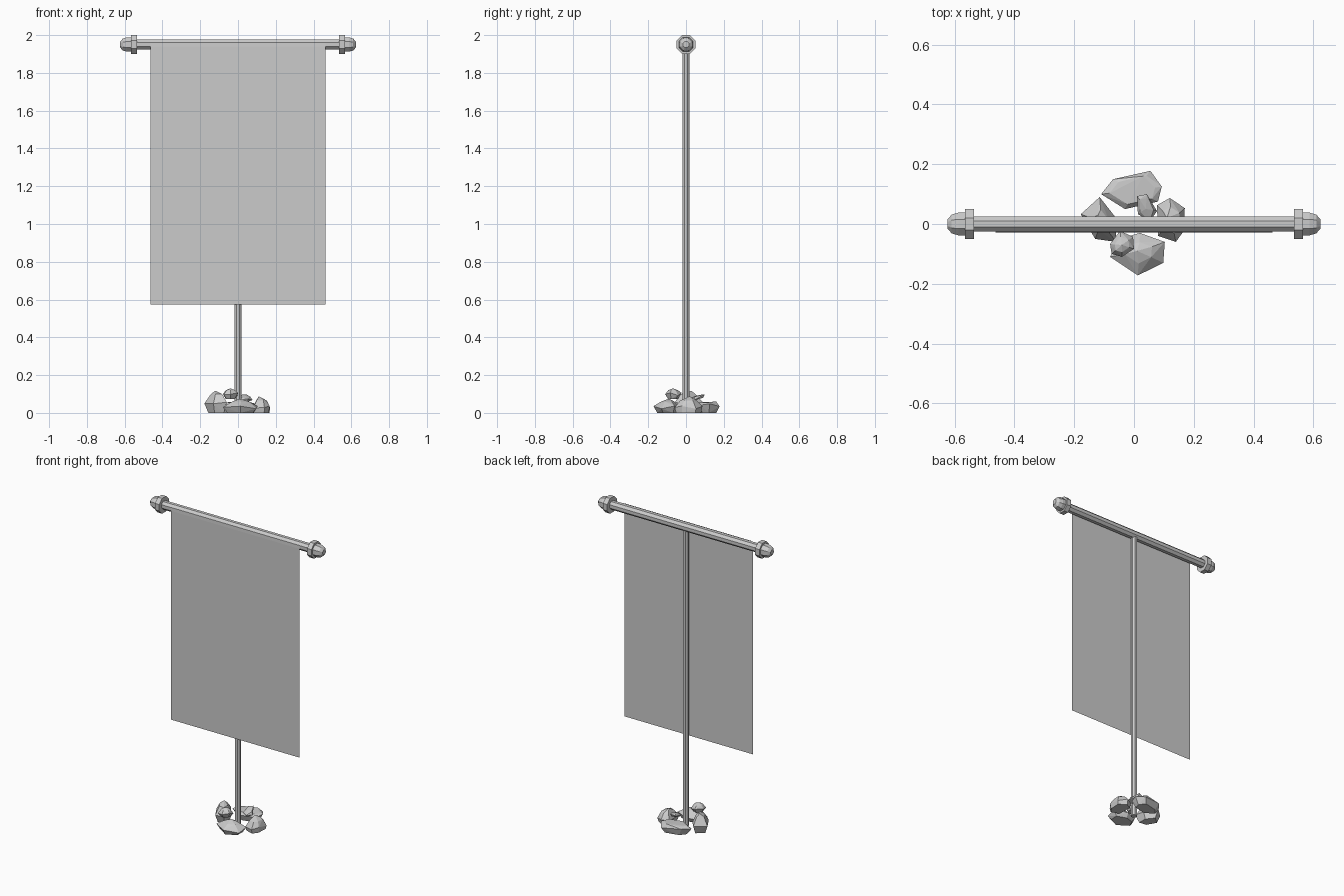
import bpy, bmesh, math
from mathutils import Vector

if "Cube" in bpy.data.objects:
    bpy.data.objects.remove(bpy.data.objects["Cube"])


def finish(name, bm):
    bmesh.ops.recalc_face_normals(bm, faces=bm.faces[:])
    mesh = bpy.data.meshes.new(name)
    bm.to_mesh(mesh)
    bm.free()
    ob = bpy.data.objects.new(name, mesh)
    bpy.context.collection.objects.link(ob)
    return ob


def turned(name, profile, axis, origin, sides=8):
    """Flat-sided turned shape; profile = (distance along axis, radius)."""
    bm = bmesh.new()
    rings = []
    for d, r in profile:
        ring = []
        for i in range(sides):
            a = math.tau * (i + 0.5) / sides
            u, v = r * math.cos(a), r * math.sin(a)
            p = Vector((d, u, v)) if axis == 'X' else Vector((u, v, d))
            ring.append(bm.verts.new(p + Vector(origin)))
        rings.append(ring)
    for a, b in zip(rings, rings[1:]):
        for i in range(sides):
            j = (i + 1) % sides
            bm.faces.new((a[i], a[j], b[j], b[i]))
    bm.faces.new(rings[0])
    bm.faces.new(rings[-1])
    return finish(name, bm)


def rock(name, outline, levels, peak, slope=0.0):
    """Faceted stone: hull of scaled plan outlines at (z, scale) plus a peak."""
    bm = bmesh.new()
    n = len(outline)
    cx = sum(p[0] for p in outline) / n
    cy = sum(p[1] for p in outline) / n
    for z, s in levels:
        for i, (x, y) in enumerate(outline):
            wobble = 0.008 * math.sin(i * 2.4) if 0 < z and s == 1 else 0
            px, py = cx + (x - cx) * s, cy + (y - cy) * s
            bm.verts.new((px, py, z + wobble + slope * (py - cy)))
    bm.verts.new(peak)
    res = bmesh.ops.convex_hull(bm, input=bm.verts[:])
    junk = {g for g in res['geom_interior'] + res['geom_unused']
            if isinstance(g, bmesh.types.BMVert)}
    bmesh.ops.delete(bm, geom=list(junk), context='VERTS')
    return finish(name, bm)


BAR_Z = 1.95

# Upright pole and crossbar
turned("pole", [(0.0, 0.0195), (BAR_Z, 0.0195)], 'Z', (0, 0, 0))
turned("crossbar", [(-0.55, 0.028), (0.55, 0.028)], 'X', (0, 0, BAR_Z))

# Collars and tapered finials at both ends
for side, s in (("left", -1), ("right", 1)):
    turned(side + "_collar", [(s * 0.535, 0.054), (s * 0.566, 0.054)],
           'X', (0, 0, BAR_Z))
    turned(side + "_finial", [(s * 0.56, 0.041), (s * 0.588, 0.041),
                              (s * 0.61, 0.034), (s * 0.624, 0.017)],
           'X', (0, 0, BAR_Z))

# Cloth hanging from the front of the bar, folded over its upper bevel
bm = bmesh.new()
rows = [[bm.verts.new((x, y, z)) for x in (-0.464, 0.464)]
        for y, z in ((-0.028, 0.575), (-0.028, 1.94), (-0.027, 1.962), (-0.012, 1.977))]
for a, b in zip(rows, rows[1:]):
    bm.faces.new((a[0], a[1], b[1], b[0]))
finish("banner_cloth", bm)

# Stones piled around the foot of the pole
rock("back_rock", [(-.11, .10), (-.07, .15), (.055, .178), (.093, .125), (.08, .075), (-.03, .05)],
     [(0, .72), (.042, 1), (.055, .75)], (.03, .16, .06))
rock("left_rock", [(-.178, .033), (-.115, .09), (-.06, .02), (-.06, -.06), (-.13, -.05)],
     [(0, .7), (.05, 1), (.1, .5)], (-.12, .03, .117))
rock("right_rock", [(.077, .063), (.12, .087), (.17, .053), (.167, -.023), (.14, -.06), (.08, -.04)],
     [(0, .9), (.03, 1), (.065, .6)], (.11, .02, .088))
rock("front_rock", [(-.08, -.11), (.013, -.172), (.098, -.13), (.103, -.06), (.02, -.03), (-.05, -.05)],
     [(0, .75), (.03, 1), (.06, .5)], (.01, -.09, .075))
rock("upper_front_rock", [(-.08, -.067), (-.047, -.023), (-.003, -.043), (0, -.083), (-.04, -.11), (-.075, -.1)],
     [(.073, .6), (.1, 1), (.12, .6)], (-.04, -.07, .13))
rock("upper_back_rock", [(.01, .093), (.043, .1), (.077, .043), (.053, .01), (.013, .033)],
     [(.07, .8), (.08, 1), (.088, .7)], (.04, .05, .09), slope=0.3)
